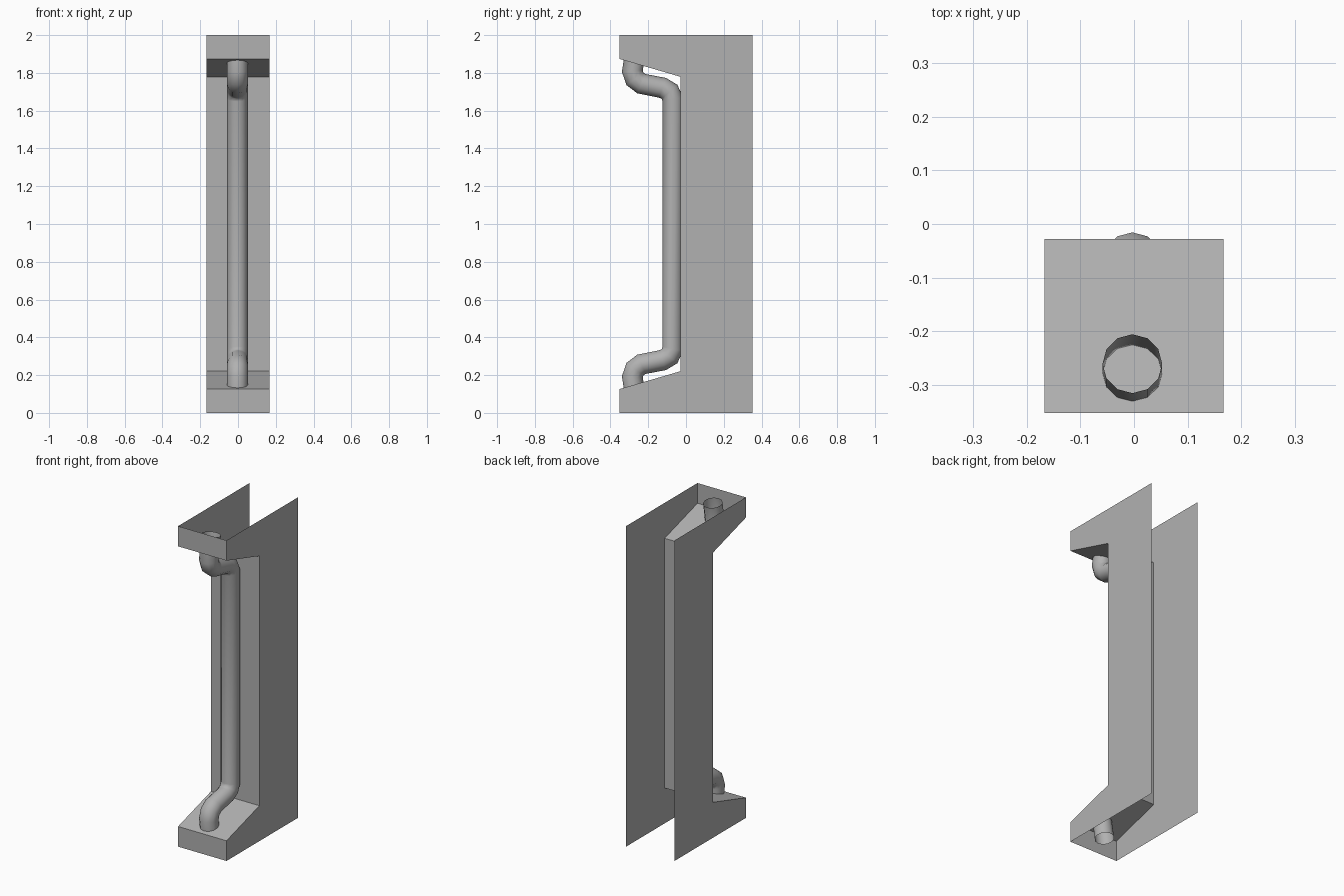
import bpy, bmesh, math
from mathutils import Vector

if "Cube" in bpy.data.objects:
    bpy.data.objects.remove(bpy.data.objects["Cube"])

# Mid-grey shared by both parts
grey = bpy.data.materials.new("mid_grey")
grey.diffuse_color = (0.44, 0.44, 0.44, 1)
grey.use_nodes = True
grey.node_tree.nodes["Principled BSDF"].inputs["Base Color"].default_value = grey.diffuse_color


def finish(bm, name):
    mesh = bpy.data.meshes.new(name)
    bmesh.ops.recalc_face_normals(bm, faces=bm.faces)
    bm.to_mesh(mesh)
    bm.free()
    mesh.materials.append(grey)
    obj = bpy.data.objects.new(name, mesh)
    bpy.context.collection.objects.link(obj)
    return obj


# Housing: C-shaped shell, open at the back, top and bottom
HALF_W = 0.167
front = [(-0.352, 0), (-0.352, 0.126), (-0.028, 0.221),
         (-0.028, 1.779), (-0.352, 1.874), (-0.352, 2)]
back = [(0.352, 2), (0.352, 0)]
bm = bmesh.new()
left, right = [[bm.verts.new((x, y, z)) for y, z in front + back]
               for x in (-HALF_W, HALF_W)]
bm.faces.new(left)
bm.faces.new(right[::-1])
for i in range(len(front) - 1):
    bm.faces.new((left[i], right[i], right[i + 1], left[i + 1]))
finish(bm, "handle_housing")


# Handle: open 12-sided tube swept along a path in the yz plane
def tube(name, path, radius, x, sides=12):
    bm = bmesh.new()
    pts = [Vector((x, y, z)) for y, z in path]
    rings = []
    for i, p in enumerate(pts):
        d_in = (p - pts[max(i - 1, 0)]).normalized()
        d_out = (pts[min(i + 1, len(pts) - 1)] - p).normalized()
        tangent = (d_in + d_out).normalized()
        side = Vector((1, 0, 0))
        up = tangent.cross(side)
        rings.append([bm.verts.new(p + radius * (
            math.cos(a) * side + math.sin(a) * up))
            for a in (2 * math.pi * k / sides for k in range(sides))])
    for a, b in zip(rings, rings[1:]):
        for k in range(sides):
            n = (k + 1) % sides
            bm.faces.new((a[k], a[n], b[n], b[k]))
    for f in bm.faces:
        f.smooth = True
    return finish(bm, name)


bend = [(-0.26, 1.957), (-0.284, 1.81), (-0.27, 1.768), (-0.236, 1.743),
        (-0.125, 1.721), (-0.087, 1.7), (-0.07, 1.66)]
path = bend + [(y, 2 - z) for y, z in reversed(bend)]
tube("handle_bar", path, 0.0555, -0.003)
